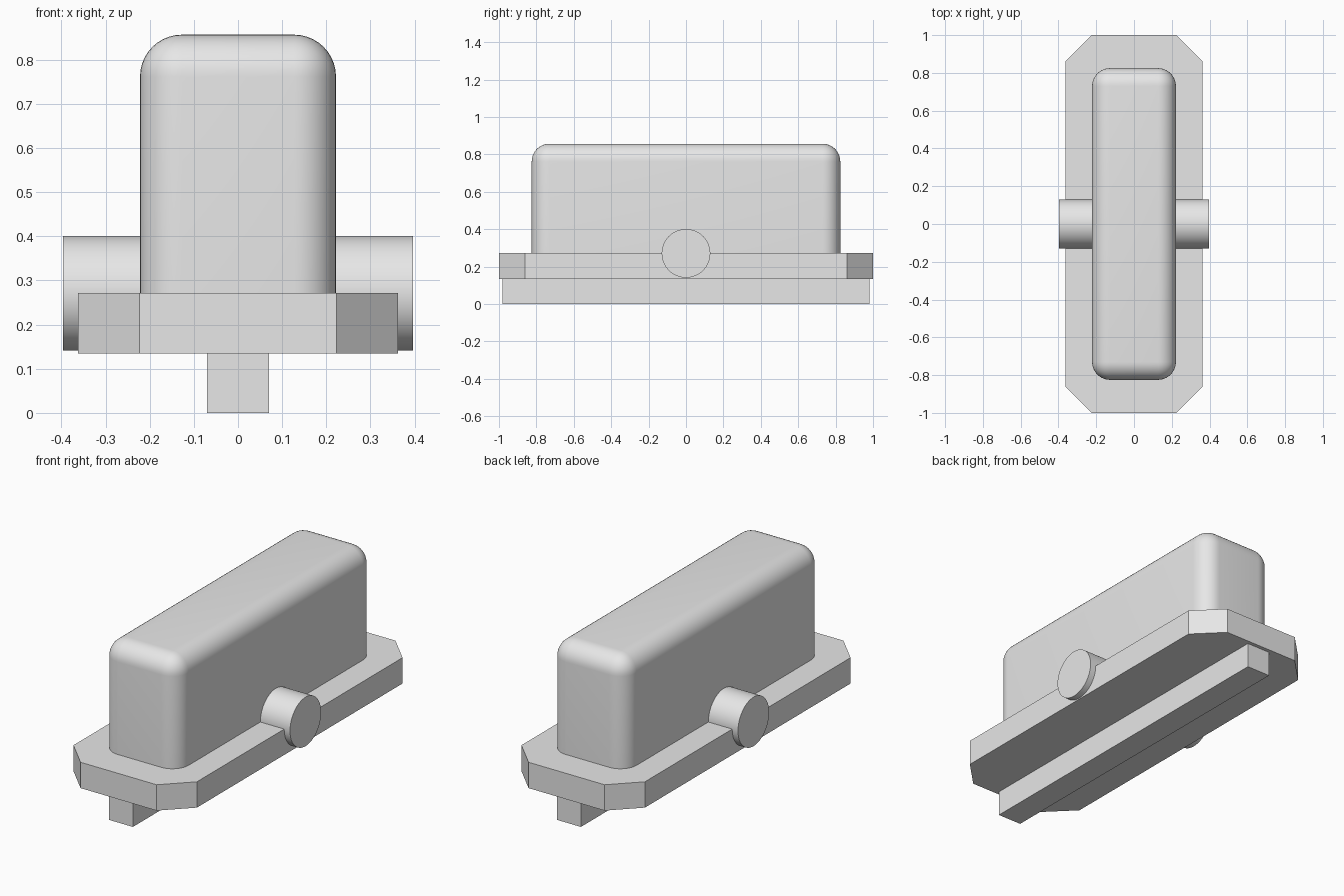
import bpy, bmesh, math
from mathutils import Matrix

if "Cube" in bpy.data.objects:
    bpy.data.objects.remove(bpy.data.objects["Cube"])

grey = bpy.data.materials.new("light_grey")
grey.diffuse_color = (0.8, 0.8, 0.8, 1)
grey.use_nodes = True
grey.node_tree.nodes["Principled BSDF"].inputs["Base Color"].default_value = grey.diffuse_color


def finish(name, bm, smooth=False):
    """Turn a bmesh into a named grey object."""
    bmesh.ops.recalc_face_normals(bm, faces=bm.faces)
    mesh = bpy.data.meshes.new(name)
    bm.to_mesh(mesh)
    bm.free()
    mesh.materials.append(grey)
    obj = bpy.data.objects.new(name, mesh)
    bpy.context.collection.objects.link(obj)
    if smooth:
        bpy.ops.object.select_all(action='DESELECT')
        obj.select_set(True)
        bpy.context.view_layer.objects.active = obj
        bpy.ops.object.shade_smooth_by_angle(angle=math.radians(30))
    return obj


def box(hx, hy, z0, z1):
    """Box from half widths and a height range."""
    bm = bmesh.new()
    bmesh.ops.create_cube(bm, size=1)
    for v in bm.verts:
        v.co = (v.co.x * 2 * hx, v.co.y * 2 * hy, z0 if v.co.z < 0 else z1)
    return bm


def bevel(bm, edges, width, segments):
    bmesh.ops.bevel(bm, geom=edges, offset=width, offset_type='OFFSET',
                    segments=segments, profile=0.5, affect='EDGES')


# Narrow rail under the plate
finish("bottom_rail", box(0.07, 0.98, 0, 0.135))

# Plate with chamfered corners
bm = box(0.362, 1.0, 0.135, 0.272)
upright = [e for e in bm.edges if abs(e.verts[0].co.z - e.verts[1].co.z) > 0.01]
bevel(bm, upright, 0.139, 1)
finish("base_plate", bm)

# Tall body, rounded everywhere except its bottom rim
bm = box(0.222, 0.825, 0.272, 0.857)
rounded = [e for e in bm.edges if max(v.co.z for v in e.verts) > 0.8]
bevel(bm, rounded, 0.095, 10)
finish("rounded_body", bm, smooth=True)

# Cross pin through both sides
bm = bmesh.new()
bmesh.ops.create_cone(bm, cap_ends=True, segments=64, radius1=0.13, radius2=0.13, depth=0.792,
                      matrix=Matrix.Translation((0, 0, 0.271)) @ Matrix.Rotation(math.pi / 2, 4, 'Y'))
finish("cross_pin", bm, smooth=True)
